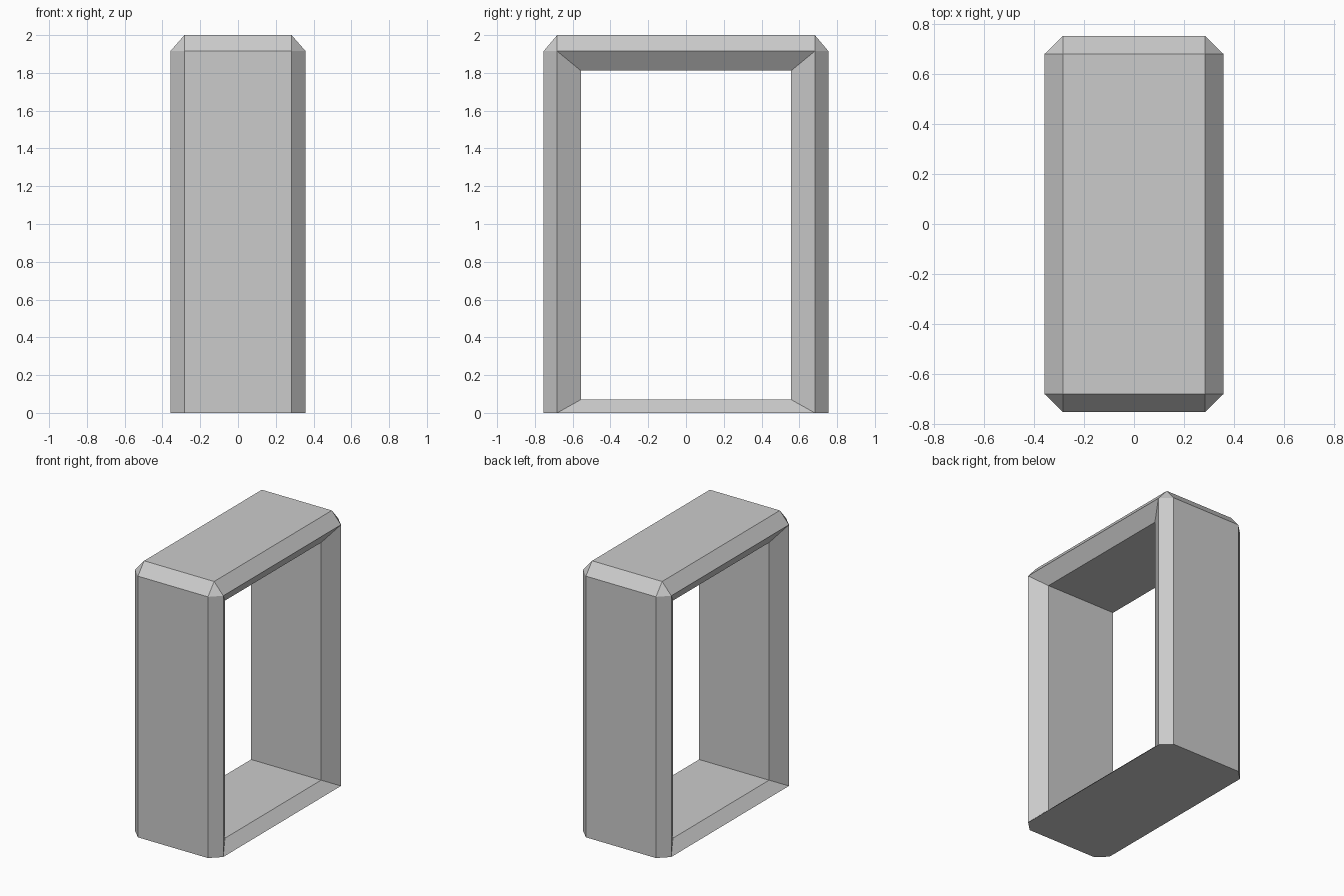
import bpy, bmesh

if "Cube" in bpy.data.objects:
    bpy.data.objects.remove(bpy.data.objects["Cube"])

# Outer extents (X, Y, Z) and the start of each chamfer (x, y, z)
X, Y, Z = 0.358, 0.754, 2.0
x, y, z = 0.284, 0.682, 1.915
# Rectangular opening: half width, floor and ceiling heights
OPEN_Y, OPEN_LOW, OPEN_HIGH = 0.557, 0.07, 1.812

bm = bmesh.new()

# Chamfered outer block, with a flat unchamfered base
for sx in (-1, 1):
    for sy in (-1, 1):
        for px, py, pz in ((X, y, 0), (X, y, z), (x, Y, 0), (x, Y, z), (x, y, Z)):
            bm.verts.new((sx * px, sy * py, pz))
bmesh.ops.convex_hull(bm, input=bm.verts[:])
bmesh.ops.dissolve_limit(bm, angle_limit=0.02, verts=bm.verts[:], edges=bm.edges[:])

# Open both sides
sides = [f for f in bm.faces if all(abs(abs(v.co.x) - X) < 1e-4 for v in f.verts)]
bmesh.ops.delete(bm, geom=sides, context='FACES_ONLY')


def find(co):
    return min(bm.verts, key=lambda v: sum((a - b) ** 2 for a, b in zip(v.co, co)))


def bridge(a, b):
    for i in range(4):
        j = (i + 1) % 4
        bm.faces.new((a[i], a[j], b[j], b[i]))


# Sloped reveals on each side, joined by the through opening
rims = [[find((s * X, py, pz)) for py, pz in ((-y, 0), (y, 0), (y, z), (-y, z))]
        for s in (-1, 1)]
inner = [[bm.verts.new((s * x, py, pz)) for py, pz in
          ((-OPEN_Y, OPEN_LOW), (OPEN_Y, OPEN_LOW), (OPEN_Y, OPEN_HIGH), (-OPEN_Y, OPEN_HIGH))]
         for s in (-1, 1)]
for rim, loop in zip(rims, inner):
    bridge(rim, loop)
bridge(inner[0], inner[1])

bmesh.ops.recalc_face_normals(bm, faces=bm.faces[:])
mesh = bpy.data.meshes.new("chamfered_frame")
bm.to_mesh(mesh)
bm.free()
bpy.context.collection.objects.link(bpy.data.objects.new("chamfered_frame", mesh))
